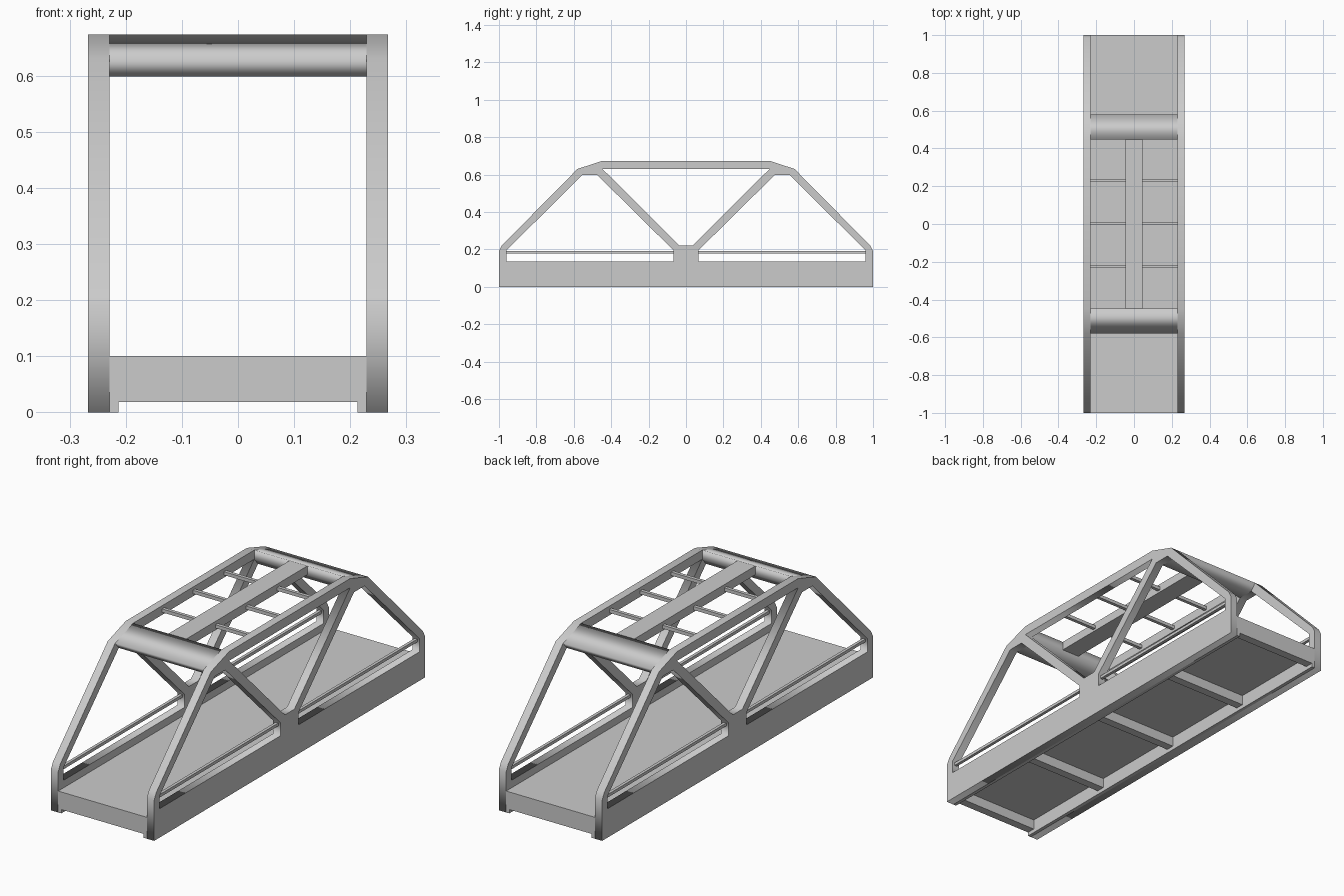
import bpy
from mathutils import Matrix

if "Cube" in bpy.data.objects:
    bpy.data.objects.remove(bpy.data.objects["Cube"])

OUT, INN = 0.267, 0.229      # outer and inner x of the side trusses
# Local x, y, z of a drawn profile become world y, z, x
TO_SIDE = Matrix(((0, 0, 1, 0), (1, 0, 0, 0), (0, 1, 0, 0), (0, 0, 0, 1)))


def plate(name, loops, x0, x1):
    """Extrude a y-z profile (first loop outline, the rest holes) from x0 to x1."""
    cu = bpy.data.curves.new(name, 'CURVE')
    cu.dimensions = '2D'
    cu.fill_mode = 'BOTH'
    cu.extrude = (x1 - x0) / 2
    for pts in loops:
        sp = cu.splines.new('POLY')
        sp.points.add(len(pts) - 1)
        for p, (a, b) in zip(sp.points, pts):
            p.co = (a, b, 0, 1)
        sp.use_cyclic_u = True
    ob = bpy.data.objects.new(name, cu)
    bpy.context.collection.objects.link(ob)
    ob.matrix_world = Matrix.Translation(((x0 + x1) / 2, 0, 0)) @ TO_SIDE
    bpy.ops.object.select_all(action='DESELECT')
    ob.select_set(True)
    bpy.context.view_layer.objects.active = ob
    bpy.ops.object.convert(target='MESH')
    return bpy.context.object


def box(name, x0, x1, y0, y1, z0, z1):
    bpy.ops.mesh.primitive_cube_add(size=1, location=((x0 + x1) / 2, (y0 + y1) / 2, (z0 + z1) / 2))
    ob = bpy.context.object
    ob.name = name
    ob.scale = (x1 - x0, y1 - y0, z1 - z0)
    return ob


def flip(pts):
    return [(-y, z) for y, z in reversed(pts)]


# Truss profile: outline, two lower openings, one upper opening
half = [(-1, 0), (-1, 0.19), (-0.985, 0.22), (-0.58, 0.63), (-0.447, 0.673)]
outline = half + flip(half)
end_hole = [(-0.96, 0.135), (-0.067, 0.135), (-0.067, 0.195),
            (-0.475, 0.598), (-0.553, 0.598), (-0.96, 0.195)]
mid_hole = [(-0.447, 0.63), (0.447, 0.63), (0.035, 0.22), (-0.035, 0.22)]
truss = [outline, end_hole, flip(end_hole), mid_hole]

for side, s in (("left", -1), ("right", 1)):
    def span(a, b):
        return sorted((s * a, s * b))
    plate(side + "_truss", truss, *span(INN, OUT))
    # Lower flange inside the truss, and handrails across the openings
    box(side + "_bottom_flange", *span(0.213, INN), -1, 1, 0, 0.07)
    for k in (-1, 1):
        y0, y1 = sorted((k * 0.965, k * 0.06))
        box(side + "_handrail", *span(0.241, 0.255), y0, y1, 0.177, 0.191)

# Road deck with cross beams underneath
box("deck", -INN, INN, -1, 1, 0.065, 0.1)
for y in (-0.98, -0.49, 0, 0.49, 0.98):
    box("floor_beam", -0.213, 0.213, y - 0.02, y + 0.02, 0.018, 0.065)

# Portal plates closing both ends of the roof
portal = [(-0.58, 0.63), (-0.447, 0.673), (-0.447, 0.63), (-0.475, 0.598), (-0.553, 0.598)]
plate("front_portal", [portal], -INN, INN)
plate("back_portal", [flip(portal)], -INN, INN)

# Roof centre beam and thin cross bars
box("roof_centre_beam", -0.046, 0.046, -0.447, 0.447, 0.632, 0.673)
for s in (-1, 1):
    for y in (-0.225, 0.003, 0.231):
        x0, x1 = sorted((s * 0.046, s * INN))
        box("roof_cross_bar", x0, x1, y - 0.008, y + 0.008, 0.642, 0.658)
